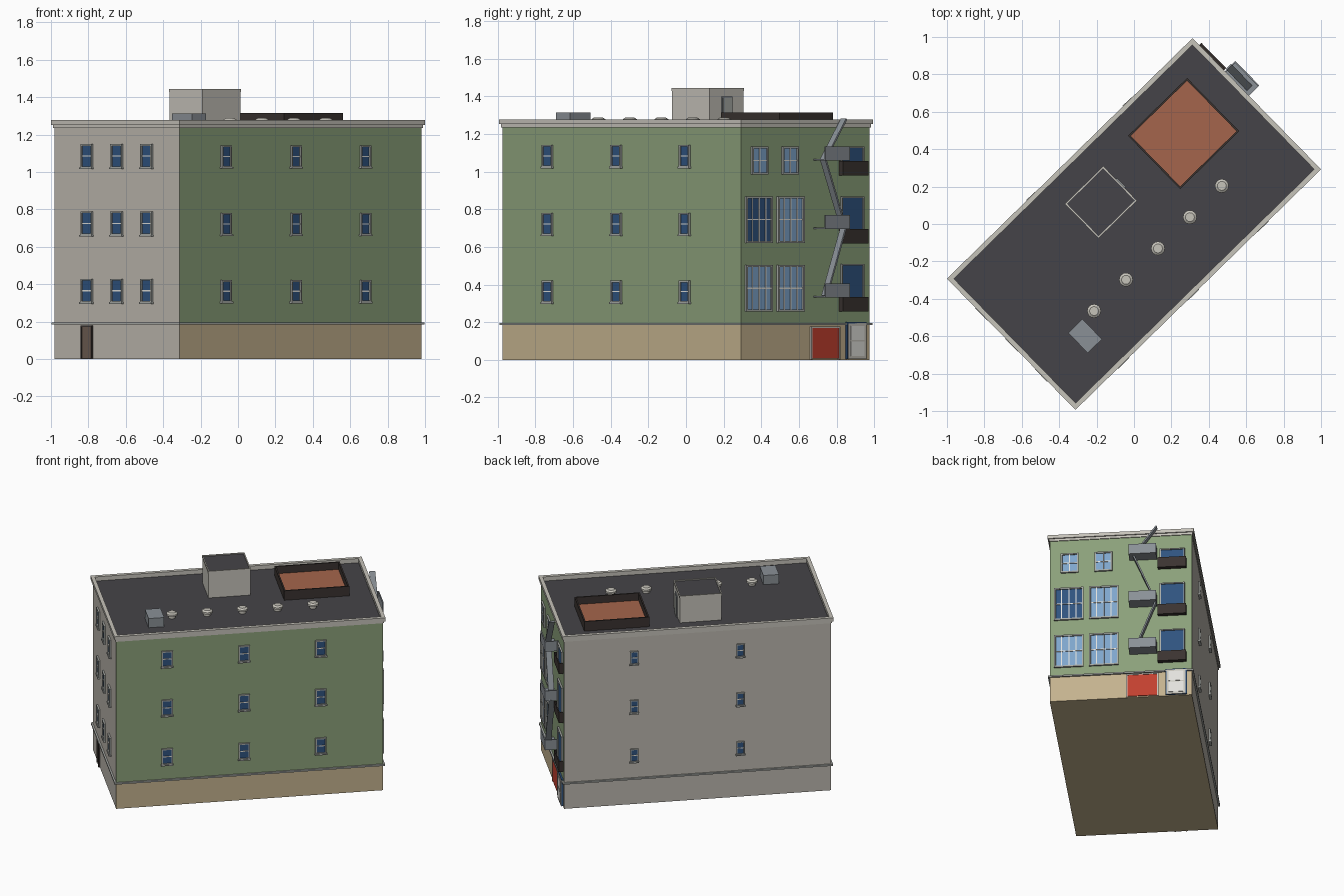
import bpy, bmesh, math
from mathutils import Matrix, Vector

if "Cube" in bpy.data.objects:
    bpy.data.objects.remove(bpy.data.objects["Cube"])

ROT = Matrix.Rotation(math.radians(44.4), 4, 'Z')   # building stands diagonally
L, W = 0.905, 0.477                                 # half length / half width
ROOF = 1.245


def mat(name, hexcol):
    m = bpy.data.materials.new(name)
    c = [int(hexcol[i:i + 2], 16) / 255 for i in (0, 2, 4)]
    m.diffuse_color = [((x + .055) / 1.055) ** 2.4 if x > .04 else x / 12.92 for x in c] + [1]
    m.use_nodes = True
    m.node_tree.nodes["Principled BSDF"].inputs["Base Color"].default_value = m.diffuse_color
    return m


GREEN, TAN, GREY = mat("green", "8BA07A"), mat("tan", "C4B28E"), mat("wall_grey", "BDB8AF")
TRIM, DARK, ROOFM = mat("trim", "C6C3BA"), mat("dark_brown", "3A3330"), mat("roof_dark", "454448")
GLASS, PALE = mat("glass", "2F537F"), mat("pale_glass", "7FA6CC")
FRAME, STEEL = mat("frame", "A9ACA8"), mat("steel", "8A9096")
RED, CLAY, WHITE, WOOD = mat("red", "C2402F"), mat("clay", "A5654C"), mat("white", "E2E1DC"), mat("wood", "6B5B50")


def finish(name, bm, mats):
    bmesh.ops.recalc_face_normals(bm, faces=bm.faces)
    bm.transform(ROT)
    me = bpy.data.meshes.new(name)
    bm.to_mesh(me)
    bm.free()
    for m in mats:
        me.materials.append(m)
    ob = bpy.data.objects.new(name, me)
    bpy.context.collection.objects.link(ob)
    return ob


def boxes(name, parts):
    """parts: list of (u0,u1,v0,v1,z0,z1,material) joined in one object"""
    bm, mats = bmesh.new(), []
    for u0, u1, v0, v1, z0, z1, m in parts:
        if m not in mats:
            mats.append(m)
        vs = bmesh.ops.create_cube(bm, size=1)['verts']
        for v in vs:
            v.co = ((u0 + u1) / 2 + v.co.x * (u1 - u0), (v0 + v1) / 2 + v.co.y * (v1 - v0),
                    (z0 + z1) / 2 + v.co.z * (z1 - z0))
        for f in {f for v in vs for f in v.link_faces}:
            f.material_index = mats.index(m)
    return finish(name, bm, mats)


def on_wall(wall, a0, a1, d0, d1, z0, z1, m):
    """box on a wall: a runs along the wall, d points outward"""
    if wall == 'NE':
        return (L + d0, L + d1, a0, a1, z0, z1, m)
    if wall == 'SW':
        return (-L - d1, -L - d0, a0, a1, z0, z1, m)
    if wall == 'SE':
        return (a0, a1, -W - d1, -W - d0, z0, z1, m)
    return (a0, a1, W + d0, W + d1, z0, z1, m)


def ring(u0, u1, v0, v1, z0, z1, t, m):
    return [(u0, u1, v0, v0 + t, z0, z1, m), (u0, u1, v1 - t, v1, z0, z1, m),
            (u0, u0 + t, v0 + t, v1 - t, z0, z1, m), (u1 - t, u1, v0 + t, v1 - t, z0, z1, m)]


def window(name, wall, a0, a1, z0, z1, cols=1, rows=2, glass=GLASS, f=.009, sill=True):
    def p(*r):
        return on_wall(wall, *r)
    parts = [p(a0 + f, a1 - f, -.01, .004, z0 + f, z1 - f, glass),
             p(a0, a0 + f, -.005, .012, z0, z1, FRAME), p(a1 - f, a1, -.005, .012, z0, z1, FRAME),
             p(a0 + f, a1 - f, -.005, .012, z1 - f, z1, FRAME), p(a0 + f, a1 - f, -.005, .012, z0, z0 + f, FRAME)]
    b = .003
    for i in range(1, cols):
        a = a0 + (a1 - a0) * i / cols
        parts.append(p(a - b, a + b, 0, .008, z0 + f, z1 - f, WHITE))
    for i in range(1, rows):
        z = z0 + (z1 - z0) * i / rows
        parts.append(p(a0 + f, a1 - f, 0, .009, z - b, z + b, WHITE))
    if sill:
        parts.append(p(a0 - .004, a1 + .004, -.005, .017, z0 - .006, z0 + .003, FRAME))
    return boxes(name, parts)


def shell(name, z0, z1, sunny, top):
    """wall block, two sides coloured and two sides grey"""
    ob = boxes(name, [(-L, L, -W, W, z0, z1, sunny)])
    ob.data.materials.append(GREY)
    ob.data.materials.append(top)
    inv = ROT.to_3x3().inverted()
    for f in ob.data.polygons:
        n = inv @ f.normal
        f.material_index = 2 if n.z > .5 else 1 if (n.x < -.5 or n.y > .5) else 0


# main body, base, ledge and parapet
shell("base_storey", 0, .19, TAN, TAN)
shell("upper_walls", .19, ROOF, GREEN, ROOFM)
boxes("base_ledge", ring(-L - .012, L + .012, -W - .012, W + .012, .184, .195, .02, FRAME))
boxes("parapet", ring(-L - .006, L + .006, -W - .006, W + .006, 1.235, 1.255, .016, TRIM)
      + ring(-L - .014, L + .014, -W - .014, W + .014, 1.252, 1.277, .026, TRIM))

# regular windows on three floors
for k, z in enumerate((.361, .721, 1.081)):
    for i, s in enumerate((-.56, -.038, .482)):
        window(f"long_side_window_{k}_{i}", 'SE', s - .038, s + .038, z - .058, z + .06)
    for i, s in enumerate((-.231, -.003, .226)):
        window(f"end_window_{k}_{i}", 'SW', s - .043, s + .043, z - .06, z + .067)
    for i, s in enumerate((-.29, .431)):
        window(f"rear_window_{k}_{i}", 'NW', s - .028, s + .028, z - .048, z + .048, f=.007)

# wide and small windows on the decorated end
for k, z in enumerate((.257, .621)):
    window(f"wide_window_a_{k}", 'NE', -.447, -.25, z, z + .247, 4, 2, GLASS if k else PALE, .011, False)
    window(f"wide_window_b_{k}", 'NE', -.212, -.015, z, z + .247, 4, 2, PALE, .011, False)
for i, s in enumerate((-.343, -.117)):
    window(f"small_window_{i}", 'NE', s - .06, s + .06, .985, 1.132, 2, 2, PALE, .01, False)

# balconies with tall windows behind
for k, (zb, zt) in enumerate(((.257, .509), (.618, .868), (.98, 1.132))):
    window(f"balcony_window_{k}", 'NE', .262, .43, zb + .01, zt, 1, 1, GLASS, .008, False)
    boxes(f"balcony_{k}", [on_wall('NE', .25, .44, 0, .03, zb, zb + .01, DARK),
                           on_wall('NE', .25, .44, .022, .03, zb + .01, zb + .076, DARK),
                           on_wall('NE', .25, .258, 0, .022, zb + .01, zb + .076, DARK),
                           on_wall('NE', .432, .44, 0, .022, zb + .01, zb + .076, DARK)])

# fire escape platforms
for k, z in enumerate((.332, .695, 1.058)):
    boxes(f"escape_platform_{k}", [on_wall('NE', .06, .244, 0, .092, z, z + .008, STEEL),
                                   on_wall('NE', .06, .244, .084, .092, z + .008, z + .074, STEEL),
                                   on_wall('NE', .236, .244, 0, .084, z + .008, z + .074, STEEL)])

# sloping ladders between platforms: (v, z) low to high
for k, (p, q) in enumerate((((.10, .34), (.24, .70)), ((.24, .70), (.09, 1.065)), ((.09, 1.065), (.245, 1.28)))):
    a, b = Vector((0, *p)), Vector((0, *q))
    n = (b - a).normalized().cross(Vector((1, 0, 0))) * .005
    bm = bmesh.new()
    loops = []
    for u in (L + .025, L + .065):
        o = Vector((u, 0, 0))
        loops.append([bm.verts.new(o + c) for c in (a - n, a + n, b + n, b - n)])
    for lp in loops:
        bm.faces.new(lp)
    for i in range(4):
        j = (i + 1) % 4
        bm.faces.new((loops[0][i], loops[0][j], loops[1][j], loops[1][i]))
    finish(f"escape_ladder_{k}", bm, [STEEL])

# street doors
boxes("garage_door", [on_wall('NE', .045, .245, -.01, .006, .008, .17, RED),
                      on_wall('NE', .036, .045, -.01, .01, .002, .178, TRIM),
                      on_wall('NE', .245, .254, -.01, .01, .002, .178, TRIM),
                      on_wall('NE', .045, .245, -.01, .01, .17, .178, TRIM)])
boxes("entrance_door", [on_wall('NE', .30, .445, -.01, .012, .005, .2, GLASS),
                        on_wall('NE', .308, .437, 0, .016, .005, .193, TRIM),
                        on_wall('NE', .322, .423, 0, .019, .02, .097, WHITE),
                        on_wall('NE', .322, .423, 0, .019, .106, .18, WHITE)])
boxes("end_door", [on_wall('SW', .192, .26, -.01, .006, .002, .172, WOOD),
                   on_wall('SW', .184, .192, -.01, .011, .002, .18, DARK),
                   on_wall('SW', .26, .268, -.01, .011, .002, .18, DARK),
                   on_wall('SW', .192, .26, -.01, .011, .172, .18, DARK)])

# stair house on the roof with its door
boxes("stair_house", [(-.187, .097, .08, .334, ROOF, 1.432, TRIM), (-.181, .091, .086, .328, 1.432, 1.436, ROOFM)]
      + ring(-.189, .099, .078, .336, 1.428, 1.443, .008, TRIM))
boxes("stair_house_door", [(.09, .103, .168, .246, ROOF, 1.4, STEEL), (.09, .106, .175, .239, ROOF, 1.392, FRAME)])

# clay-floored roof terrace
boxes("terrace_floor", [(.31, .745, -.035, .355, ROOF, 1.262, CLAY)])
boxes("terrace_wall", ring(.307, .749, -.039, .359, ROOF, 1.315, .01, DARK))

# roof vents
for k in range(5):
    bm = bmesh.new()
    for r1, r2, z0, z1 in ((.024, .024, ROOF, 1.27), (.037, .037, 1.265, 1.278), (.037, .024, 1.278, 1.287)):
        bmesh.ops.create_cone(bm, cap_ends=True, segments=16, radius1=r1, radius2=r2, depth=z1 - z0,
                              matrix=Matrix.Translation((-.478 + .239 * k, -.183, (z0 + z1) / 2)))
    finish(f"roof_vent_{k}", bm, [TRIM])

# roof equipment box
boxes("roof_unit", [(-.659, -.553, -.32, -.17, ROOF, 1.313, STEEL)])
